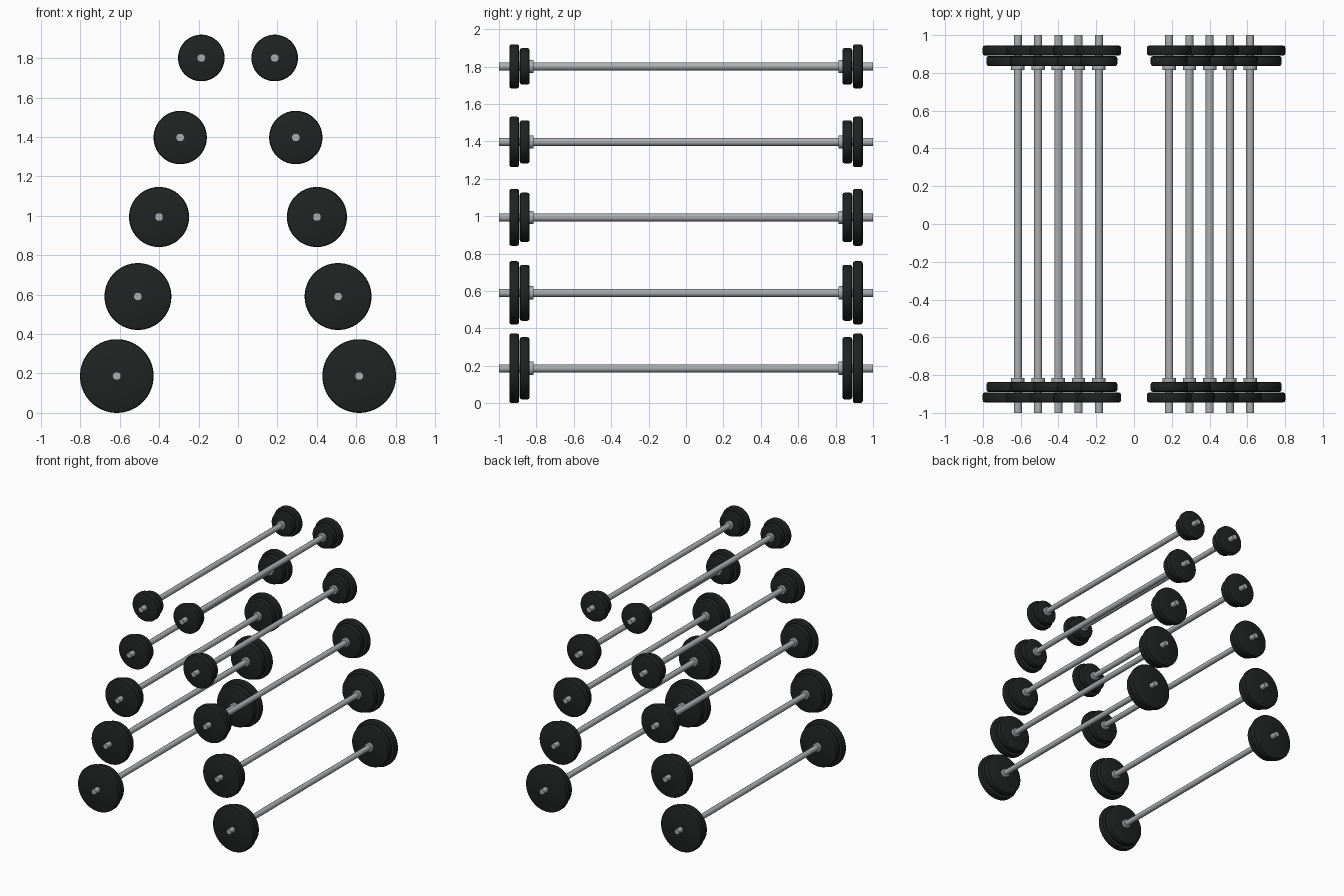
import bpy, math

if "Cube" in bpy.data.objects:
    bpy.data.objects.remove(bpy.data.objects["Cube"])

def material(name, c):
    m = bpy.data.materials.new(name)
    m.diffuse_color = (*c, 1)
    m.use_nodes = True
    m.node_tree.nodes["Principled BSDF"].inputs["Base Color"].default_value = m.diffuse_color
    return m

RUBBER = material("black rubber", (0.015, 0.016, 0.016))
STEEL = material("steel", (0.42, 0.43, 0.44))

def lathe(name, profile, x, z, sides, mat):
    """Revolve closed (radius, y) profile around the y-directed bar axis."""
    verts, faces = [], []
    n = len(profile)
    for i in range(sides):
        a = 2 * math.pi * (i + 0.5) / sides
        verts += [(r * math.cos(a), y, r * math.sin(a)) for r, y in profile]
    for i in range(sides):
        j = (i + 1) % sides
        for k in range(n - 1):
            faces.append((i*n + k, i*n + k + 1, j*n + k + 1, j*n + k))
    # end caps
    faces.append([i * n for i in range(sides)])
    faces.append([i * n + n - 1 for i in reversed(range(sides))])
    me = bpy.data.meshes.new(name)
    me.from_pydata(verts, [], faces)
    me.materials.append(mat)
    ob = bpy.data.objects.new(name, me)
    ob.location = (x, 0, z)
    bpy.context.collection.objects.link(ob)
    bpy.context.view_layer.objects.active = ob
    ob.select_set(True)
    bpy.ops.object.mode_set(mode='EDIT')
    bpy.ops.mesh.select_all(action='SELECT')
    bpy.ops.mesh.normals_make_consistent(inside=False)
    bpy.ops.object.mode_set(mode='OBJECT')
    bpy.ops.object.shade_smooth_by_angle(angle=math.radians(40))
    ob.select_set(False)

def disc(r, y0, y1, b):
    """Disc profile with rounded rim."""
    q = b * 0.3
    return [(r - b, y0), (r - q, y0 + q), (r, y0 + b),
            (r, y1 - b), (r - q, y1 - q), (r - b, y1)]

# five tiers, a barbell on each side
for t in range(5):
    z = 0.187 + 0.4035 * t
    r = 0.187 - 0.0172 * t
    for sx, side in ((-1, "left"), (1, "right")):
        x = sx * (0.615 - 0.1072 * t)
        tag = f"{side}_{t + 1}"
        lathe("bar_" + tag, [(0.022, -1), (0.022, 1)], x, z, 12, STEEL)
        for sy, end in ((-1, "front"), (1, "back")):
            def part(name, rad, a, b, bev, sides, mat):
                y0, y1 = sorted((sy * a, sy * b))
                lathe(f"{name}_{end}_{tag}", disc(rad, y0, y1, bev), x, z, sides, mat)
            part("outer_plate", r, 0.892, 0.945, 0.012, 48, RUBBER)
            part("inner_plate", r - 0.02, 0.836, 0.889, 0.012, 48, RUBBER)
            part("collar", 0.036, 0.815, 0.84, 0.002, 16, STEEL)
